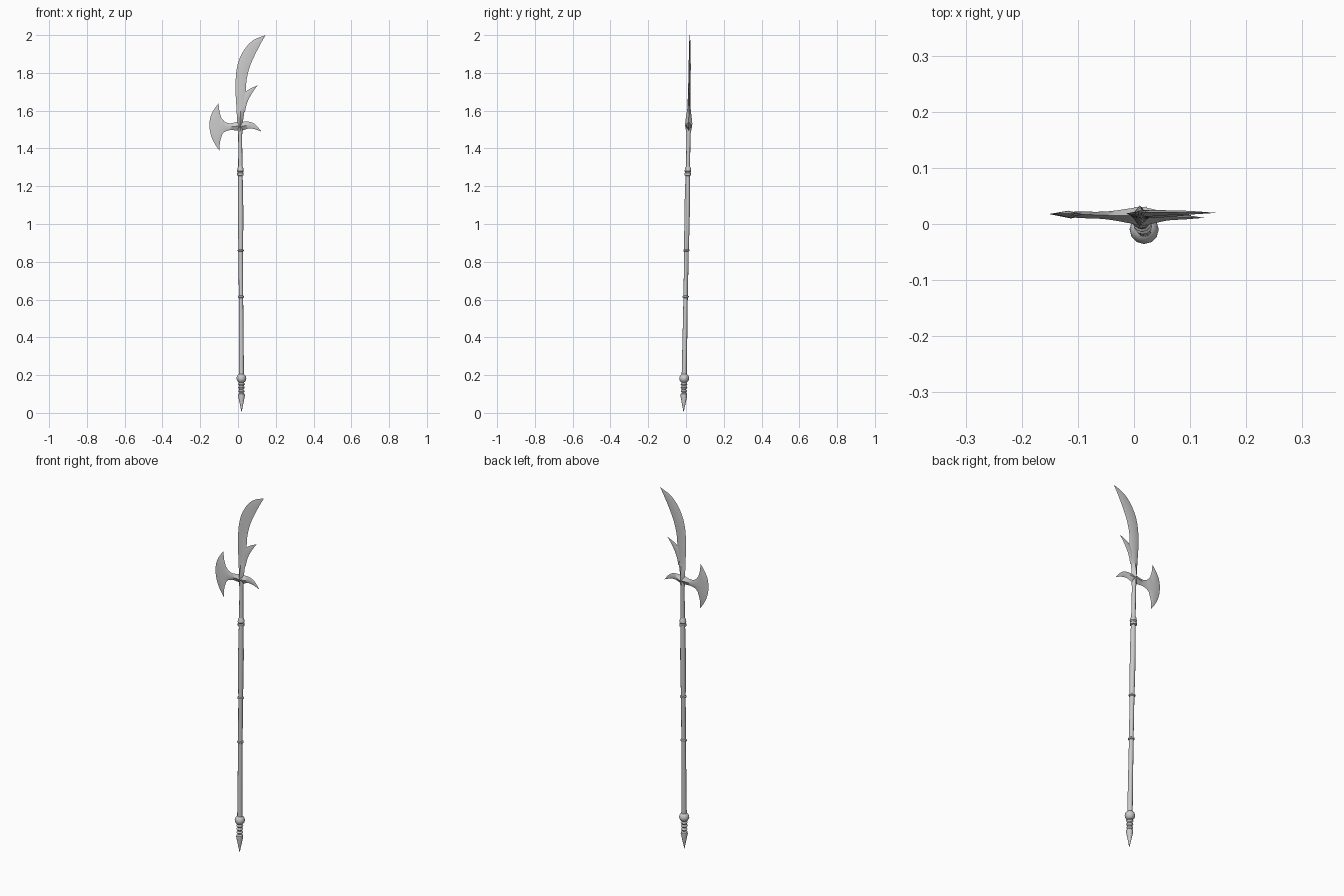
import bpy, bmesh, math
from mathutils import Vector

LEAN = 0.018          # the whole weapon leans slightly back
YAW = -0.022          # and the head is slightly turned


def lean_y(x, z):
    return -0.013 + LEAN * z + YAW * x


def finish(name, bm, angle):
    bmesh.ops.remove_doubles(bm, verts=bm.verts, dist=0.00005)
    bmesh.ops.recalc_face_normals(bm, faces=bm.faces)
    me = bpy.data.meshes.new(name)
    bm.to_mesh(me)
    bm.free()
    ob = bpy.data.objects.new(name, me)
    bpy.context.collection.objects.link(ob)
    bpy.ops.object.select_all(action='DESELECT')
    ob.select_set(True)
    bpy.context.view_layer.objects.active = ob
    bpy.ops.object.shade_smooth_by_angle(angle=math.radians(angle))
    return ob


def skin(bm, rings):
    rings = [[bm.verts.new(p) for p in r] for r in rings]
    n = len(rings[0])
    for a, b in zip(rings, rings[1:]):
        for i in range(n):
            j = (i + 1) % n
            bm.faces.new((a[i], a[j], b[j], b[i]))
    bm.faces.new(rings[0])
    bm.faces.new(rings[-1])


def lathe(name, profile, sides=12, angle=35):
    # turned part following the leaning axis; profile = (radius, z)
    bm = bmesh.new()
    rings = []
    for r, z in profile:
        cx, r = 0.019 - 0.005 * z, max(r, 0.0001)
        rings.append([(cx + r * math.cos(2 * math.pi * i / sides),
                       lean_y(0, z) + r * math.sin(2 * math.pi * i / sides), z)
                      for i in range(sides)])
    skin(bm, rings)
    return finish(name, bm, angle)


def smooth_stations(st, steps=4):
    # Catmull-Rom interpolation of station tuples
    st = [Vector(s) for s in st]
    out = []
    for i in range(len(st) - 1):
        p0, p1, p2, p3 = st[max(i - 1, 0)], st[i], st[i + 1], st[min(i + 2, len(st) - 1)]
        for k in range(steps):
            t = k / steps
            out.append(0.5 * (2 * p1 + (p2 - p0) * t + (2 * p0 - 5 * p1 + 4 * p2 - p3) * t * t
                              + (3 * p1 - p0 - 3 * p2 + p3) * t ** 3))
    return out + [st[-1]]


def blade(name, stations, ridge=0.5):
    # diamond-section blade; station = (edge A x, z, edge B x, z, half thickness)
    bm = bmesh.new()
    rings = []
    for ax, az, bx, bz, t in smooth_stations(stations):
        mx, mz = ax + (bx - ax) * ridge, az + (bz - az) * ridge
        t = max(t, 0.0002)
        rings.append([(ax, lean_y(ax, az), az), (mx, lean_y(mx, mz) - t, mz),
                      (bx, lean_y(bx, bz), bz), (mx, lean_y(mx, mz) + t, mz)])
    skin(bm, rings)
    return finish(name, bm, 50)


# butt spike with turned rings
lathe("butt_spike", [(0, 0.003), (0.018, 0.09), (0.017, 0.1), (0.011, 0.106),
                     (0.017, 0.115), (0.011, 0.124), (0.018, 0.134), (0.012, 0.143),
                     (0.018, 0.152), (0.013, 0.16)])
# ball pommel
lathe("ball_pommel", [(0.026 * math.sin(math.pi * i / 8), 0.183 - 0.026 * math.cos(math.pi * i / 8))
                      for i in range(9)])
# wooden shaft, swelling in its upper part
lathe("shaft", [(0.0135, 0.19), (0.0125, 0.4), (0.0115, 0.6), (0.012, 0.86), (0.0135, 0.95),
                (0.0145, 1.08), (0.0135, 1.18), (0.0115, 1.27)])
# grip rings
for n, z in enumerate((0.615, 0.86)):
    lathe("grip_ring_%d" % (n + 1), [(0.011, z - 0.007), (0.0165, z - 0.003),
                                     (0.0165, z + 0.003), (0.011, z + 0.007)])
# collar and socket below the head
lathe("collar", [(0.011, 1.255), (0.0175, 1.258), (0.0175, 1.27), (0.014, 1.274),
                 (0.018, 1.28), (0.015, 1.297), (0.0105, 1.305)])
lathe("socket", [(0.0115, 1.28), (0.0105, 1.4), (0.0105, 1.47), (0.013, 1.51), (0.009, 1.56)])

# main curved blade
blade("main_blade", [(0.000, 1.48, 0.022, 1.48, 0.010), (-0.004, 1.53, 0.025, 1.53, 0.019),
                     (-0.008, 1.61, 0.035, 1.61, 0.009), (-0.013, 1.70, 0.041, 1.69, 0.007),
                     (-0.012, 1.77, 0.045, 1.76, 0.006), (-0.006, 1.825, 0.060, 1.825, 0.006),
                     (0.010, 1.88, 0.080, 1.875, 0.005), (0.042, 1.935, 0.102, 1.92, 0.004),
                     (0.085, 1.975, 0.123, 1.96, 0.003), (0.146, 2.0, 0.146, 2.0, 0)])
# small barb on the blade
blade("blade_barb", [(0.020, 1.64, 0.036, 1.59, 0.005), (0.035, 1.692, 0.049, 1.643, 0.005),
                     (0.062, 1.715, 0.074, 1.692, 0.003), (0.104, 1.734, 0.104, 1.734, 0)])
# rear fluke
blade("rear_fluke", [(0.000, 1.54, 0.000, 1.495, 0.016), (0.024, 1.541, 0.024, 1.496, 0.015),
                     (0.060, 1.541, 0.058, 1.506, 0.007), (0.093, 1.526, 0.090, 1.502, 0.004),
                     (0.125, 1.488, 0.125, 1.488, 0)])
# axe neck
blade("axe_neck", [(0.022, 1.542, 0.022, 1.495, 0.017), (-0.003, 1.541, -0.003, 1.495, 0.014),
                   (-0.040, 1.533, -0.040, 1.497, 0.008), (-0.068, 1.540, -0.066, 1.490, 0.006),
                   (-0.088, 1.562, -0.083, 1.476, 0.006), (-0.115, 1.585, -0.110, 1.440, 0.005)])
# crescent axe blade
blade("axe_crescent", [(-0.103, 1.639, -0.103, 1.639, 0), (-0.130, 1.602, -0.098, 1.595, 0.004),
                       (-0.147, 1.562, -0.088, 1.562, 0.006), (-0.151, 1.515, -0.078, 1.515, 0.006),
                       (-0.142, 1.465, -0.083, 1.476, 0.006), (-0.122, 1.423, -0.095, 1.435, 0.004),
                       (-0.098, 1.388, -0.098, 1.388, 0)])
